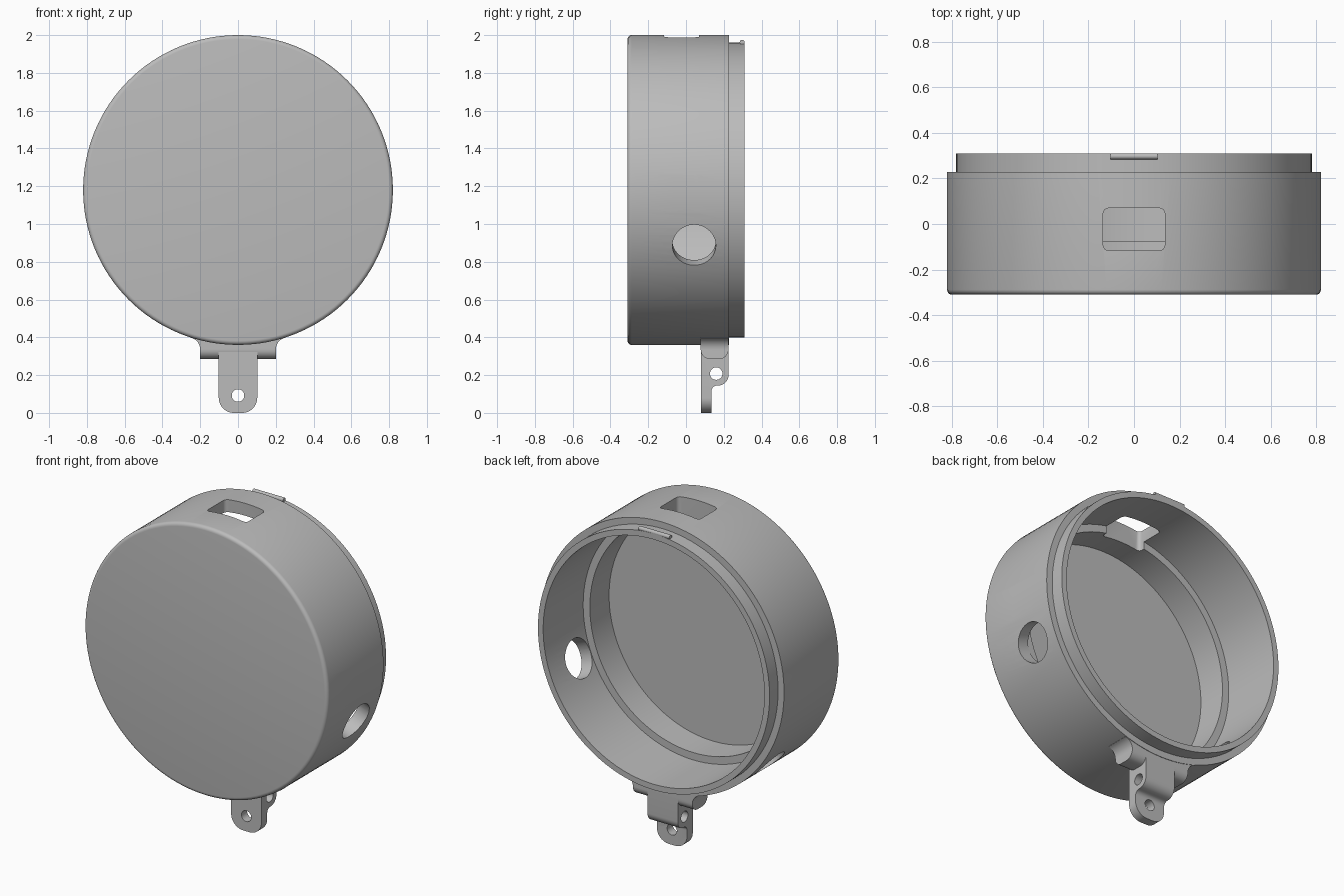
import bpy, bmesh, math
from mathutils import Matrix, Vector

old = bpy.data.objects.get("Cube")
if old:
    bpy.data.objects.remove(old)

grey = bpy.data.materials.new("plain grey")
grey.use_nodes = True
GREY = (0.5, 0.5, 0.5, 1)
grey.diffuse_color = GREY
grey.node_tree.nodes["Principled BSDF"].inputs["Base Color"].default_value = GREY

CENTRE_Z, RADIUS = 1.18, 0.82


def finish(name, bm):
    bmesh.ops.recalc_face_normals(bm, faces=bm.faces)
    mesh = bpy.data.meshes.new(name)
    bm.to_mesh(mesh)
    bm.free()
    mesh.materials.append(grey)
    obj = bpy.data.objects.new(name, mesh)
    bpy.context.collection.objects.link(obj)
    return obj


def activate(obj):
    bpy.ops.object.select_all(action="DESELECT")
    obj.select_set(True)
    bpy.context.view_layer.objects.active = obj


def smooth(obj):
    activate(obj)
    bpy.ops.object.shade_smooth_by_angle(angle=math.radians(30))


def cut(obj, cutters):
    activate(obj)
    for cutter in cutters:
        cutter.hide_render = True
        mod = obj.modifiers.new("cut", "BOOLEAN")
        mod.operation, mod.solver, mod.object = "DIFFERENCE", "EXACT", cutter
        bpy.ops.object.modifier_apply(modifier=mod.name)
        bpy.data.objects.remove(cutter)


def arc(u, v, r, start, end, steps=8):
    angles = [math.radians(start + (end - start) * i / steps) for i in range(steps + 1)]
    return [(u + r * math.cos(a), v + r * math.sin(a)) for a in angles]


def prism(points, place, depth):
    """Extrude a flat outline; place(u, v) gives the 3D start point."""
    bm = bmesh.new()
    face = bm.faces.new([bm.verts.new(place(u, v)) for u, v in points])
    new = bmesh.ops.extrude_face_region(bm, geom=[face])["geom"]
    bmesh.ops.translate(bm, vec=depth, verts=[g for g in new if isinstance(g, bmesh.types.BMVert)])
    return bm


def bevel_edges(bm, rule, size):
    edges = [e for e in bm.edges if all(rule(v.co) for v in e.verts)]
    bmesh.ops.bevel(bm, geom=edges, offset=size, segments=8, profile=0.5, affect="EDGES")


def radial_matrix(angle, y):
    """Local z points outward from the case axis, local y stays along it."""
    turn = Matrix.Rotation(math.radians(90 - angle), 4, "Y")
    return Matrix.Translation((0, y, CENTRE_Z)) @ turn @ Matrix.Translation((0, 0, RADIUS))


def round_cutter(angle, y, r):
    bm = bmesh.new()
    bmesh.ops.create_cone(bm, cap_ends=True, segments=48, radius1=r, radius2=r, depth=0.5,
                          matrix=radial_matrix(angle, y))
    return finish("round_cutter", bm)


def box_cutter(angle, y, width, length, r):
    w, h = width / 2 - r, length / 2 - r
    outline = (arc(w, h, r, 0, 90, 4) + arc(-w, h, r, 90, 180, 4)
               + arc(-w, -h, r, 180, 270, 4) + arc(w, -h, r, 270, 360, 4))
    bm = prism(outline, lambda u, v: (u, v, -0.25), (0, 0, 0.5))
    bm.transform(radial_matrix(angle, y))
    return finish("box_cutter", bm)


def pin_cutter(location, axis):
    bm = bmesh.new()
    turn = Matrix.Rotation(math.radians(90), 4, axis)
    bmesh.ops.create_cone(bm, cap_ends=True, segments=32, radius1=0.033, radius2=0.033,
                          depth=0.6, matrix=Matrix.Translation(location) @ turn)
    return finish("pin_cutter", bm)


# Round case: front plate, wall, inner ledge and back lip as one revolved profile
profile = [(0, -0.31)] + arc(RADIUS - 0.022, -0.288, 0.022, -90, 0, 5) + [
    (RADIUS, 0.228), (0.78, 0.228), (0.78, 0.31), (0.745, 0.31),
    (0.745, -0.075), (0.70, -0.075), (0.70, -0.26), (0, -0.26)]
bm = bmesh.new()
ring = [bm.verts.new((r, y, CENTRE_Z)) for r, y in profile]
edges = [bm.edges.new(pair) for pair in zip(ring, ring[1:])]
bmesh.ops.spin(bm, geom=ring + edges, cent=(0, 0, CENTRE_Z), axis=(0, 1, 0),
               angle=2 * math.pi, steps=128)
bmesh.ops.remove_doubles(bm, verts=bm.verts, dist=0.0005)
case = finish("round_case", bm)

# Openings in the wall: top window, side window, two round holes
cut(case, [box_cutter(90, -0.023, 0.27, 0.185, 0.022),
           box_cutter(-1.5, 0.0, 0.21, 0.13, 0.012),
           round_cutter(-21, 0.043, 0.115),
           round_cutter(223, 0.043, 0.1)])
smooth(case)

# Catch ridge on top of the lip
bm = prism(arc(0.297, 1.962, 0.013, 0, 360, 16)[:-1], lambda u, v: (-0.104, u, v), (0.208, 0, 0))
smooth(finish("catch_ridge", bm))

# Hinge base flaring into the bottom of the wall
right = [(0.2, 0.285)] + arc(0.265, 0.335, 0.065, 180, 105) + [(0.25, 0.405)]
outline = right + [(-x, z) for x, z in reversed(right)]
bm = prism(outline, lambda u, v: (u, 0.078, v), (0, 0.147, 0))
bevel_edges(bm, lambda c: c.z < 0.29 and abs(c.x) < 0.21, 0.0)
base = finish("hinge_base", bm)
# Round the two lower long edges of the base
bm = bmesh.new()
bm.from_mesh(base.data)
long_edges = [e for e in bm.edges if all(v.co.z < 0.29 for v in e.verts)
              and abs(e.verts[0].co.x - e.verts[1].co.x) > 0.3]
bmesh.ops.bevel(bm, geom=long_edges, offset=0.05, segments=8, profile=0.5, affect="EDGES")
bm.to_mesh(base.data)
bm.free()

# Hinge tab: thin tongue below a thicker knuckle
outline = ([(0.08, 0.4), (0.08, 0), (0.135, 0)]
           + arc(0.165, 0.115, 0.03, 180, 90) + arc(0.17, 0.2, 0.055, -90, 0)
           + [(0.225, 0.4)])
bm = prism(outline, lambda u, v: (-0.102, u, v), (0.204, 0, 0))
corners = [e for e in bm.edges if all(v.co.z < 0.001 for v in e.verts)
           and abs(e.verts[0].co.y - e.verts[1].co.y) > 0.01]
bmesh.ops.bevel(bm, geom=corners, offset=0.08, segments=10, profile=0.5, affect="EDGES")
tab = finish("hinge_tab", bm)
cut(tab, [pin_cutter((0, 0.1, 0.092), "X"), pin_cutter((0, 0.16, 0.208), "Y")])

for part in (base, tab):
    smooth(part)
